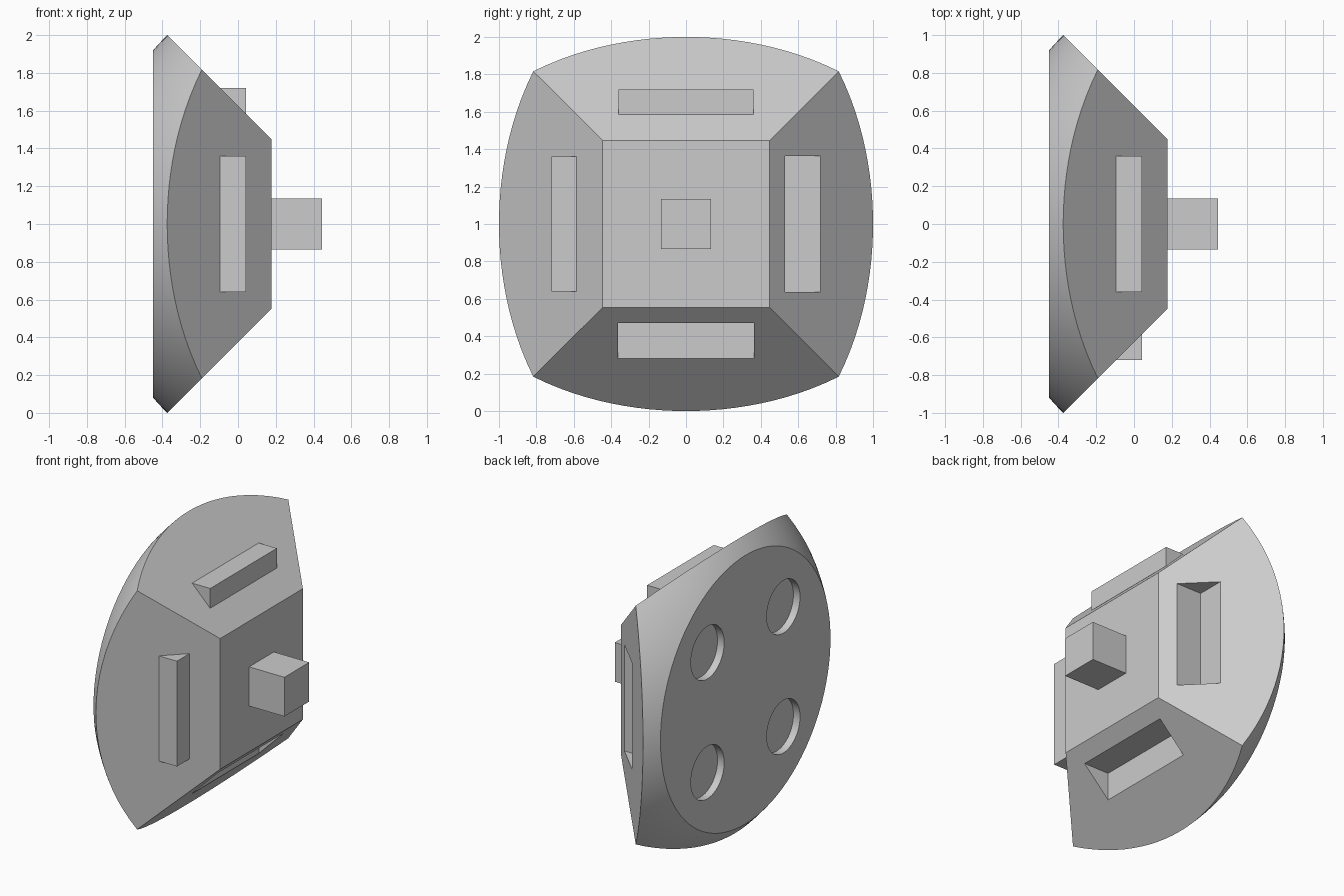
import bpy, bmesh, math
from mathutils import Vector

cube = bpy.data.objects.get("Cube")
if cube:
    bpy.data.objects.remove(cube, do_unlink=True)

APEX = 0.625               # shared apex of the four slopes and centre of the sphere
RADIUS = math.sqrt(2)      # sphere radius
BACK = -0.45               # flat back plane
FRONT = 0.178              # flat square plane
SEG, RINGS = 96, 8

grey = bpy.data.materials.new("light grey")
grey.use_nodes = True
grey.diffuse_color = (0.6, 0.6, 0.6, 1)
grey.node_tree.nodes["Principled BSDF"].inputs["Base Color"].default_value = (0.6, 0.6, 0.6, 1)


def add_mesh(name, bm):
    bmesh.ops.recalc_face_normals(bm, faces=bm.faces)
    mesh = bpy.data.meshes.new(name)
    bm.to_mesh(mesh)
    bm.free()
    mesh.materials.append(grey)
    obj = bpy.data.objects.new(name, mesh)
    bpy.context.collection.objects.link(obj)
    return obj


def box(name, low, high):
    bm = bmesh.new()
    bmesh.ops.create_cube(bm, size=1)
    low, high = Vector(low), Vector(high)
    for v in bm.verts:
        v.co = (low + high) / 2 + v.co * (high - low)
    return add_mesh(name, bm)


def cut(target, cutter):
    cutter.hide_render = True
    cutter.hide_viewport = True
    mod = target.modifiers.new(cutter.name, 'BOOLEAN')
    mod.operation = 'DIFFERENCE'
    mod.solver = 'EXACT'
    mod.object = cutter


# Body: square pyramid frustum closed at the back by a spherical band and a disc
bm = bmesh.new()
back_polar = math.acos((APEX - BACK) / RADIUS)
rings = [[] for _ in range(RINGS + 1)]
for k in range(SEG):
    a = 2 * math.pi * k / SEG
    rim_polar = math.atan(1 / max(abs(math.cos(a)), abs(math.sin(a))))
    for i, ring in enumerate(rings):
        p = back_polar + (rim_polar - back_polar) * i / RINGS
        r = RADIUS * math.sin(p)
        ring.append(bm.verts.new((APEX - RADIUS * math.cos(p),
                                  r * math.cos(a), 1 + r * math.sin(a))))
bm.faces.new(rings[0])
for inner, outer in zip(rings, rings[1:]):
    for k in range(SEG):
        n = (k + 1) % SEG
        bm.faces.new((inner[k], inner[n], outer[n], outer[k]))
h = APEX - FRONT
square = [bm.verts.new((FRONT, y * h, 1 + z * h))
          for y, z in ((1, 1), (-1, 1), (-1, -1), (1, -1))]
bm.faces.new(square)
quarter = SEG // 4
for s in range(4):
    first = SEG // 8 + s * quarter
    arc = [rings[-1][(first + j) % SEG] for j in range(quarter + 1)]
    bm.faces.new(arc + [square[(s + 1) % 4], square[s]])
body = add_mesh("body", bm)

# Two notches: one in the +y slope, one in the lower slope
cut(body, box("side_notch_cutter", (-0.095, 0.53, 0.637), (0.4, 1.2, 1.363)))
cut(body, box("lower_notch_cutter", (-0.095, -0.363, -0.2), (0.4, 0.363, 0.47)))

# Four round recesses in the back
bm = bmesh.new()
for y in (-0.41, 0.41):
    for z in (0.59, 1.41):
        made = bmesh.ops.create_cone(bm, cap_ends=True, segments=48,
                                     radius1=0.18, radius2=0.18, depth=0.1)
        for v in made["verts"]:
            v.co = Vector((BACK + v.co.z, y + v.co.x, z + v.co.y))
cut(body, add_mesh("recess_cutter", bm))

# Raised keys and the front peg
box("upper_key", (-0.095, -0.36, 1.585), (0.042, 0.36, 1.72))
box("side_key", (-0.095, -0.72, 0.64), (0.042, -0.585, 1.36))
box("front_peg", (FRONT - 0.02, -0.134, 0.866), (0.445, 0.134, 1.134))

# Smooth the spherical band, keep the edges crisp
bpy.ops.object.select_all(action='DESELECT')
body.select_set(True)
bpy.context.view_layer.objects.active = body
for mod in [m.name for m in body.modifiers]:
    bpy.ops.object.modifier_apply(modifier=mod)
bpy.ops.object.shade_smooth_by_angle(angle=math.radians(25))
for obj in [o for o in bpy.data.objects if o.name.endswith("_cutter")]:
    bpy.data.objects.remove(obj, do_unlink=True)
